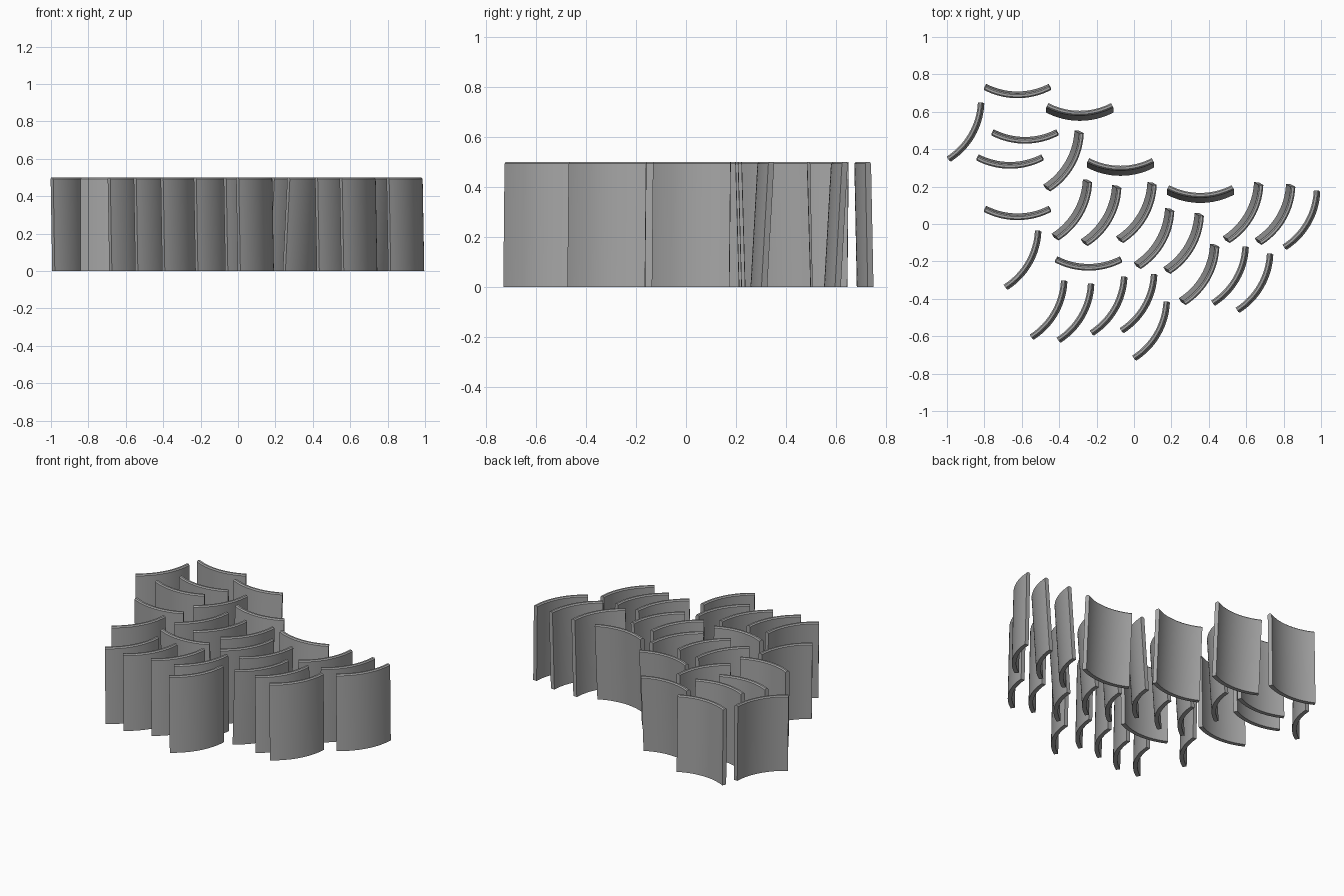
import bpy, bmesh, math
from mathutils import Matrix

if "Cube" in bpy.data.objects:
    bpy.data.objects.remove(bpy.data.objects["Cube"])

HEIGHT, THICK, RADIUS, CHAMFER = 0.5, 0.026, 0.375, 0.007
HALF_ANGLE, STEPS = math.radians(27.5), 16

grey = bpy.data.materials.new("mid grey")
grey.diffuse_color = (0.38, 0.38, 0.38, 1)
grey.use_nodes = True
grey.node_tree.nodes["Principled BSDF"].inputs["Base Color"].default_value = grey.diffuse_color


def panel(name, x, y, turn, lean):
    """Curved upright slab bowing towards -y, leaned, turned, centred on (x, y)."""
    c, t, h = CHAMFER, THICK, HEIGHT
    # cross-section: distance outwards, height (top edges chamfered)
    profile = [(0, 0), (t, 0), (t, h - c), (t - c, h), (c, h), (0, h - c)]
    bm = bmesh.new()
    rings = []
    for i in range(STEPS + 1):
        a = HALF_ANGLE * (2 * i / STEPS - 1)
        ring = []
        for d, z in profile:
            r = RADIUS - t / 2 + d
            ring.append(bm.verts.new((r * math.sin(a), -r * math.cos(a) + lean * z / h, z)))
        rings.append(ring)
    n = len(profile)
    for a, b in zip(rings, rings[1:]):
        for j in range(n):
            k = (j + 1) % n
            bm.faces.new((a[j], a[k], b[k], b[j]))
    bm.faces.new(rings[0])
    bm.faces.new(rings[-1])
    bmesh.ops.recalc_face_normals(bm, faces=bm.faces)
    bm.transform(Matrix.Rotation(math.radians(turn), 4, 'Z'))
    # centre the footprint
    xs = [v.co.x for v in bm.verts]
    ys = [v.co.y for v in bm.verts]
    bm.transform(Matrix.Translation((x - (min(xs) + max(xs)) / 2, y - (min(ys) + max(ys)) / 2, 0)))
    mesh = bpy.data.meshes.new(name)
    bm.to_mesh(mesh)
    bm.free()
    mesh.materials.append(grey)
    ob = bpy.data.objects.new(name, mesh)
    bpy.context.collection.objects.link(ob)
    bpy.context.view_layer.objects.active = ob
    ob.select_set(True)
    bpy.ops.object.shade_smooth_by_angle(angle=math.radians(30))
    ob.select_set(False)


# groups: name, turn in degrees, lean of the top towards the hollow side, positions
GROUPS = [
    ("straight_panel", 0, -0.01,
     [(-.623, .711), (-.583, .468), (-.663, .334), (-.623, .059), (-.243, -.211)]),
    ("straight_leaning_panel", 0, 0.028,
     [(-.29, .599), (-.072, .305), (.355, .16)]),
    ("turned_panel", 60, 0.01,
     [(-.901, .492), (-.596, -.193), (-.457, -.46), (-.313, -.476), (-.136, -.438),
      (.024, -.425), (.091, -.572), (.513, -.278), (.644, -.316), (.895, .021)]),
    ("turned_leaning_panel", 60, -0.028,
     [(-.377, .337), (-.332, .075), (-.176, .045), (.013, .061), (.107, -.078),
      (.265, -.104), (.348, -.27), (.583, .061), (.754, .051)]),
]
for name, turn, lean, spots in GROUPS:
    for i, (x, y) in enumerate(spots):
        panel(f"{name}_{i + 1}", x, y, turn, lean)
